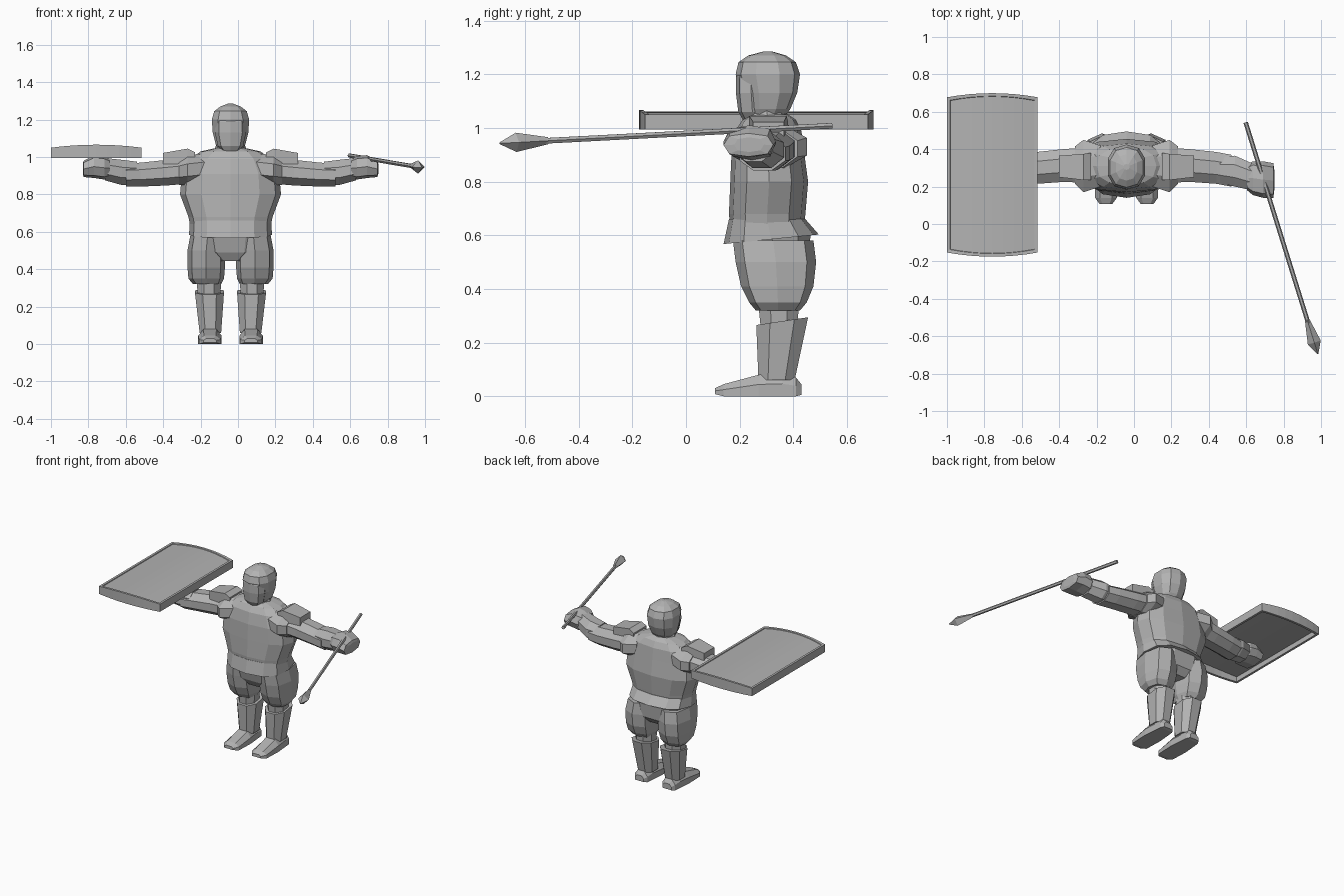
import bpy, bmesh
from math import sin, cos, pi
from mathutils import Vector

if "Cube" in bpy.data.objects:
    bpy.data.objects.remove(bpy.data.objects["Cube"])

grey = bpy.data.materials.new("plain_grey")
grey.use_nodes = True
grey.diffuse_color = (0.45, 0.45, 0.45, 1)
grey.node_tree.nodes["Principled BSDF"].inputs["Base Color"].default_value = (0.45, 0.45, 0.45, 1)

MID = -0.04  # the figure's own centre line


def finish(name, bm):
    bmesh.ops.recalc_face_normals(bm, faces=bm.faces)
    mesh = bpy.data.meshes.new(name)
    bm.to_mesh(mesh)
    bm.free()
    mesh.materials.append(grey)
    obj = bpy.data.objects.new(name, mesh)
    bpy.context.collection.objects.link(obj)
    return obj


def spow(v, p):
    return (1 if v > 0 else -1) * abs(v) ** p


def bridge(bm, loops):
    n = len(loops[0])
    for a, b in zip(loops, loops[1:]):
        for i in range(n):
            j = (i + 1) % n
            bm.faces.new((a[i], a[j], b[j], b[i]))


def loft(name, rings, axis="z", n=8, box=1.0, half=False):
    """Rings are (position, low u, high u, low v, high v, tilt along v)."""
    bm = bmesh.new()
    loops = []
    for ring in rings:
        pos, u0, u1, v0, v1 = ring[:5]
        tilt = ring[5] if len(ring) > 5 else 0
        loop = []
        for i in range(n):
            a = 2 * pi * (i + (0.5 if half else 0)) / n
            k = 1 / cos(pi / n) if half else 1
            u = (u0 + u1) / 2 + (u1 - u0) / 2 * spow(cos(a) * k, box)
            dv = (v1 - v0) / 2 * spow(sin(a) * k, box)
            v, w = (v0 + v1) / 2 + dv, pos + tilt * dv
            co = {"z": (u, v, w), "x": (w, u, v), "y": (u, w, v)}[axis]
            loop.append(bm.verts.new(co))
        loops.append(loop)
    bridge(bm, loops)
    bm.faces.new(loops[0])
    bm.faces.new(loops[-1])
    return finish(name, bm)


def centred(rows):
    """Rows are (height, half width, front, back, tilt)."""
    return [(r[0], MID - r[1], MID + r[1], *r[2:]) for r in rows]


# Torso, waist skirt and hips
loft("torso", centred([
    (0.63, 0.215, 0.165, 0.44), (0.68, 0.225, 0.16, 0.445), (0.80, 0.27, 0.165, 0.455),
    (0.91, 0.26, 0.17, 0.44), (0.99, 0.215, 0.185, 0.43), (1.03, 0.16, 0.21, 0.41),
    (1.05, 0.07, 0.24, 0.38)]), n=12, box=0.8)
loft("waist_skirt", centred([
    (0.585, 0.222, 0.14, 0.495, 0.1), (0.66, 0.217, 0.16, 0.445)]), n=12, box=0.8)
loft("hips", centred([
    (0.445, 0.09, 0.23, 0.42), (0.49, 0.19, 0.20, 0.46), (0.60, 0.21, 0.17, 0.47)]),
    n=10, box=0.8)

# Head, hood and face
loft("neck", centred([(1.0, 0.10, 0.22, 0.40), (1.07, 0.075, 0.23, 0.37)]))
loft("hood", centred([
    (1.035, 0.06, 0.235, 0.36), (1.07, 0.08, 0.225, 0.385), (1.13, 0.095, 0.21, 0.41),
    (1.20, 0.10, 0.19, 0.42), (1.245, 0.087, 0.20, 0.405), (1.27, 0.055, 0.235, 0.37),
    (1.285, 0.015, 0.29, 0.32)]), n=10, box=0.85, half=True)
loft("face", centred([
    (1.025, 0.04, 0.215, 0.30), (1.06, 0.068, 0.195, 0.30), (1.13, 0.083, 0.186, 0.30),
    (1.19, 0.08, 0.186, 0.30), (1.215, 0.06, 0.20, 0.30)]), n=8, box=0.8)


def sided(rows, s):
    """Place rows of x-ranges on one side of the centre line."""
    return [(r[0], MID + s * r[1], MID + s * r[2], *r[3:]) for r in rows]


def along_arm(rows, s):
    return [(MID + s * r[0], *r[1:]) for r in rows]


for s, side in ((-1, "right"), (1, "left")):
    # Trouser leg, shin, boot
    loft(side + "_trouser_leg", sided([
        (0.32, 0.05, 0.20, 0.26, 0.425), (0.35, 0.035, 0.225, 0.235, 0.45),
        (0.41, 0.03, 0.23, 0.205, 0.475), (0.50, 0.03, 0.23, 0.185, 0.485),
        (0.58, 0.03, 0.215, 0.175, 0.475)], s), box=0.75)
    loft(side + "_shin", sided([
        (0.24, 0.055, 0.175, 0.28, 0.415), (0.34, 0.05, 0.18, 0.27, 0.42)], s), half=True)
    loft(side + "_boot_shaft", sided([
        (0.06, 0.05, 0.165, 0.27, 0.405), (0.28, 0.035, 0.19, 0.262, 0.455, 0.15)],
        s), half=True, box=0.85)
    bm = bmesh.new()
    loops = []
    # Foot sections from toe to heel: y, half width, sole height, top height
    for y, w, low, top in ((0.108, 0.035, 0.008, 0.03), (0.14, 0.058, 0, 0.045),
                           (0.27, 0.063, 0, 0.08), (0.36, 0.055, 0, 0.085),
                           (0.41, 0.05, 0, 0.07), (0.43, 0.034, 0.005, 0.045)):
        x = MID + s * 0.11
        loops.append([bm.verts.new(c) for c in (
            (x - w, y, low), (x + w, y, low), (x + w, y, low + (top - low) * 0.55),
            (x + w * 0.55, y, top), (x - w * 0.55, y, top),
            (x - w, y, low + (top - low) * 0.55))])
    bridge(bm, loops)
    bm.faces.new(loops[0])
    bm.faces.new(loops[-1])
    finish(side + "_foot", bm)

    # Arm: shoulder cap, sleeve, forearm, mitten
    loft(side + "_shoulder_cap", along_arm([
        (0.14, 0.20, 0.42, 0.86, 1.02), (0.23, 0.17, 0.45, 0.85, 1.01),
        (0.275, 0.215, 0.415, 0.85, 0.995)], s), "x", half=True)
    loft(side + "_sleeve", along_arm([
        (0.20, 0.22, 0.41, 0.86, 1.0), (0.34, 0.225, 0.40, 0.848, 0.985),
        (0.48, 0.215, 0.385, 0.842, 0.97), (0.56, 0.20, 0.37, 0.842, 0.965)],
        s), "x", half=True)
    loft(side + "_forearm", along_arm([
        (0.50, 0.22, 0.36, 0.855, 0.975), (0.58, 0.20, 0.365, 0.85, 0.985),
        (0.67, 0.18, 0.325, 0.875, 0.995)], s), "x", half=True)
    loft(side + "_mitten", along_arm([
        (0.645, 0.18, 0.315, 0.89, 0.99), (0.675, 0.155, 0.335, 0.88, 1.005),
        (0.73, 0.14, 0.335, 0.888, 1.01), (0.785, 0.14, 0.325, 0.893, 0.98),
        (0.79, 0.18, 0.29, 0.91, 0.965)], s), "x", box=0.75)
    loft(side + "_shoulder_plate", along_arm([
        (0.19, 0.235, 0.38, 0.96, 1.025), (0.23, 0.235, 0.375, 0.96, 1.045),
        (0.36, 0.25, 0.365, 0.95, 1.022)], s), "x", n=4, half=True, box=0.4)


# Shield: shallow curved tray, open underneath
def shield_loop(bm, inset, height):
    loop = []
    steps = 8
    for end in (-1, 1):
        for i in range(steps + 1):
            t = (2 * i / steps - 1) * -end
            x = -0.7575 + t * (0.2425 - inset)
            bow = 1 - t * t
            y = 0.2625 + end * (0.415 + 0.022 * bow - inset)
            loop.append(bm.verts.new((x, y, height(bow))))
    return loop


bm = bmesh.new()
flat = lambda b: 0.995
crest = lambda b: 1.05 + 0.016 * b
ceiling = lambda b: 1.03 + 0.016 * b
panel = lambda b: 1.045 + 0.016 * b
loops = [shield_loop(bm, *level) for level in (
    (0.016, ceiling), (0.016, flat), (0, flat), (0, crest), (0.016, crest), (0.018, panel))]
bridge(bm, loops)
for cap in (loops[0], loops[-1]):
    n = len(cap)
    for i in range(n // 2 - 1):
        bm.faces.new((cap[i], cap[i + 1], cap[n - 2 - i], cap[n - 1 - i]))
finish("shield", bm)

# Spear: thin shaft and four-sided point, turned into the left hand
butt, tip = Vector((0.597, 0.543, 1.008)), Vector((0.983, -0.695, 0.943))
length = (tip - butt).length


def spear_part(name, rows, n):
    obj = loft(name, [(z, -r, r, -r, r) for z, r in rows], n=n)
    obj.rotation_mode = "QUATERNION"
    obj.rotation_quaternion = (tip - butt).to_track_quat("Z", "Y")
    obj.location = butt


spear_part("spear_shaft", [(0, 0.012), (length - 0.15, 0.012)], 6)
spear_part("spear_point", [(length - 0.19, 0.013), (length - 0.065, 0.036),
                           (length, 0.003)], 4)
